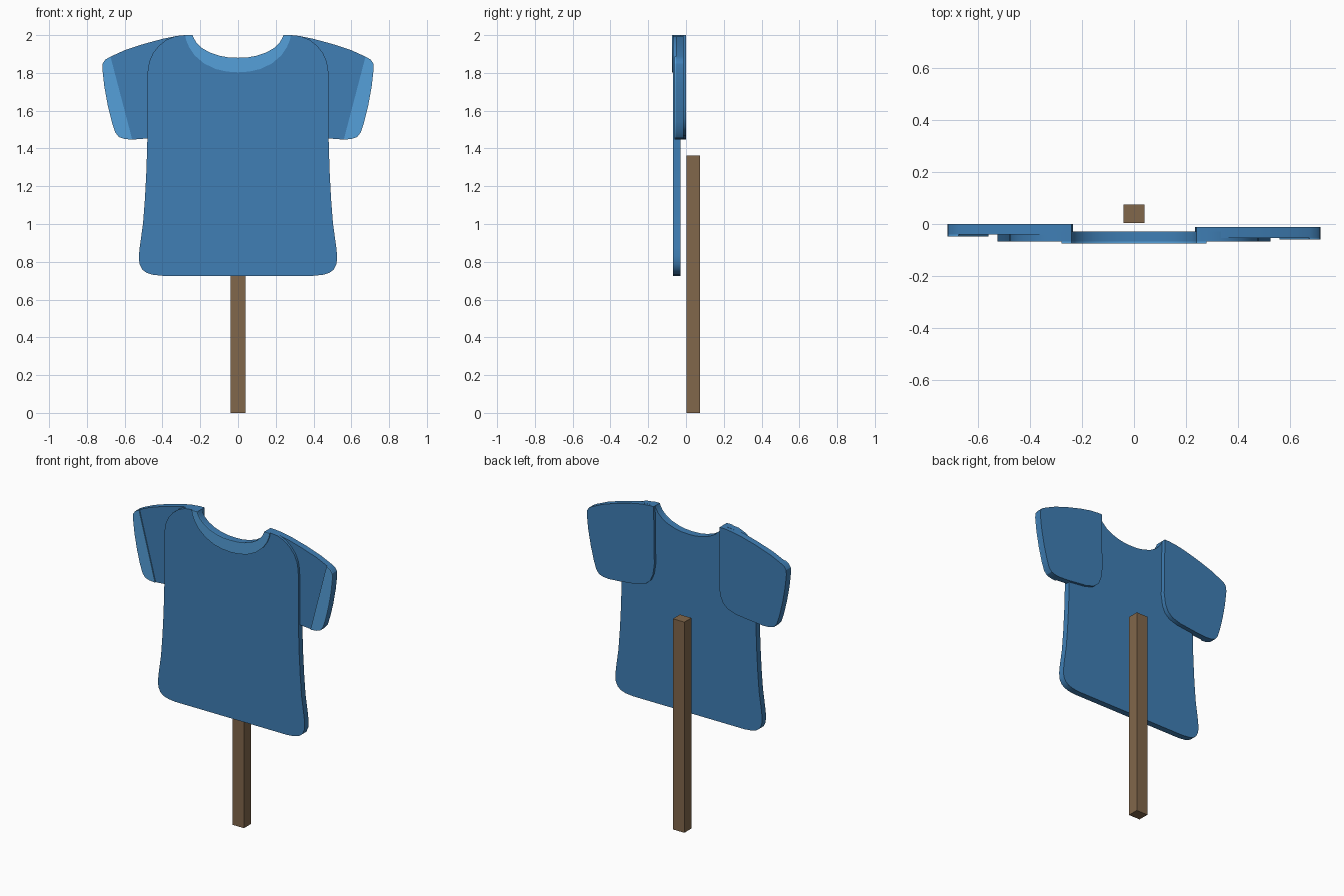
import bpy, bmesh

if "Cube" in bpy.data.objects:
    bpy.data.objects.remove(bpy.data.objects["Cube"])


def material(name, rgb):
    m = bpy.data.materials.new(name)
    m.diffuse_color = (*rgb, 1)
    m.use_nodes = True
    m.node_tree.nodes["Principled BSDF"].inputs["Base Color"].default_value = m.diffuse_color
    return m


BLUE = material("shirt_blue", (0.05, 0.21, 0.46))
LIGHT = material("trim_blue", (0.09, 0.35, 0.70))
WOOD = material("wood", (0.22, 0.135, 0.07))


def slab(name, outline, y_front, y_back, mat):
    """Extrude an (x, z) outline between two y planes."""
    bm = bmesh.new()
    face = bm.faces.new([bm.verts.new((x, y_front, z)) for x, z in outline])
    ext = bmesh.ops.extrude_face_region(bm, geom=[face])["geom"]
    moved = [v for v in ext if isinstance(v, bmesh.types.BMVert)]
    bmesh.ops.translate(bm, verts=moved, vec=(0, y_back - y_front, 0))
    bmesh.ops.recalc_face_normals(bm, faces=bm.faces)
    me = bpy.data.meshes.new(name)
    bm.to_mesh(me)
    bm.free()
    ob = bpy.data.objects.new(name, me)
    bpy.context.collection.objects.link(ob)
    me.materials.append(mat)
    bpy.ops.object.select_all(action='DESELECT')
    ob.select_set(True)
    bpy.context.view_layer.objects.active = ob
    bpy.ops.object.shade_smooth_by_angle(angle=0.5)
    return ob


def flip(pts):
    return [(-x, z) for x, z in reversed(pts)]


def symmetric(half):
    """Full line from a half line that starts on x = 0."""
    return flip(half[1:]) + half


# Neckline, from the middle out to the right shoulder
neck = [(0, 1.88), (0.05, 1.882), (0.10, 1.891), (0.15, 1.908), (0.19, 1.931),
        (0.22, 1.96), (0.235, 1.985), (0.24, 2.0)]
collar_edge = [(0, 1.803), (0.06, 1.807), (0.12, 1.821), (0.18, 1.85),
               (0.23, 1.893), (0.26, 1.938), (0.275, 1.975), (0.28, 2.0)]

# Shirt body
side = [(0.28, 2.0), (0.33, 1.995), (0.38, 1.975), (0.42, 1.943), (0.45, 1.905),
        (0.47, 1.86), (0.478, 1.81), (0.48, 1.75), (0.48, 1.45), (0.485, 1.28),
        (0.493, 1.13), (0.503, 1.0), (0.52, 0.88), (0.525, 0.83), (0.522, 0.79),
        (0.508, 0.76), (0.485, 0.742), (0.45, 0.731), (0.40, 0.726)]
slab("shirt_body", symmetric(neck) + side + flip(side), -0.068, -0.028, BLUE)

# Collar band on the front
slab("collar", symmetric(neck) + symmetric(collar_edge)[::-1], -0.075, -0.068, LIGHT)

# Sleeves and cuffs; the two sides sit at slightly different depths
cuff_outer = [(0.56, 1.447), (0.60, 1.45), (0.63, 1.46), (0.65, 1.485),
              (0.668, 1.54), (0.69, 1.63), (0.708, 1.73), (0.718, 1.82),
              (0.716, 1.85), (0.703, 1.87), (0.675, 1.886)]
sleeve = cuff_outer + [
    (0.60, 1.92), (0.50, 1.953), (0.40, 1.98), (0.33, 1.994), (0.27, 2.0),
    (0.24, 2.0), (0.238, 1.8), (0.235, 1.63), (0.245, 1.56), (0.265, 1.515),
    (0.30, 1.485), (0.36, 1.467), (0.48, 1.453)]
for name, back, shape in (("right", -0.012, lambda p: p), ("left", 0.0, flip)):
    slab(name + "_sleeve", shape(sleeve), back - 0.041, back, BLUE)
    slab(name + "_cuff", shape(cuff_outer), back - 0.048, back - 0.041, LIGHT)

# Wooden stake behind the shirt
slab("stake", [(-0.041, 0), (0.041, 0), (0.041, 1.362), (-0.041, 1.362)],
     0.003, 0.075, WOOD)
